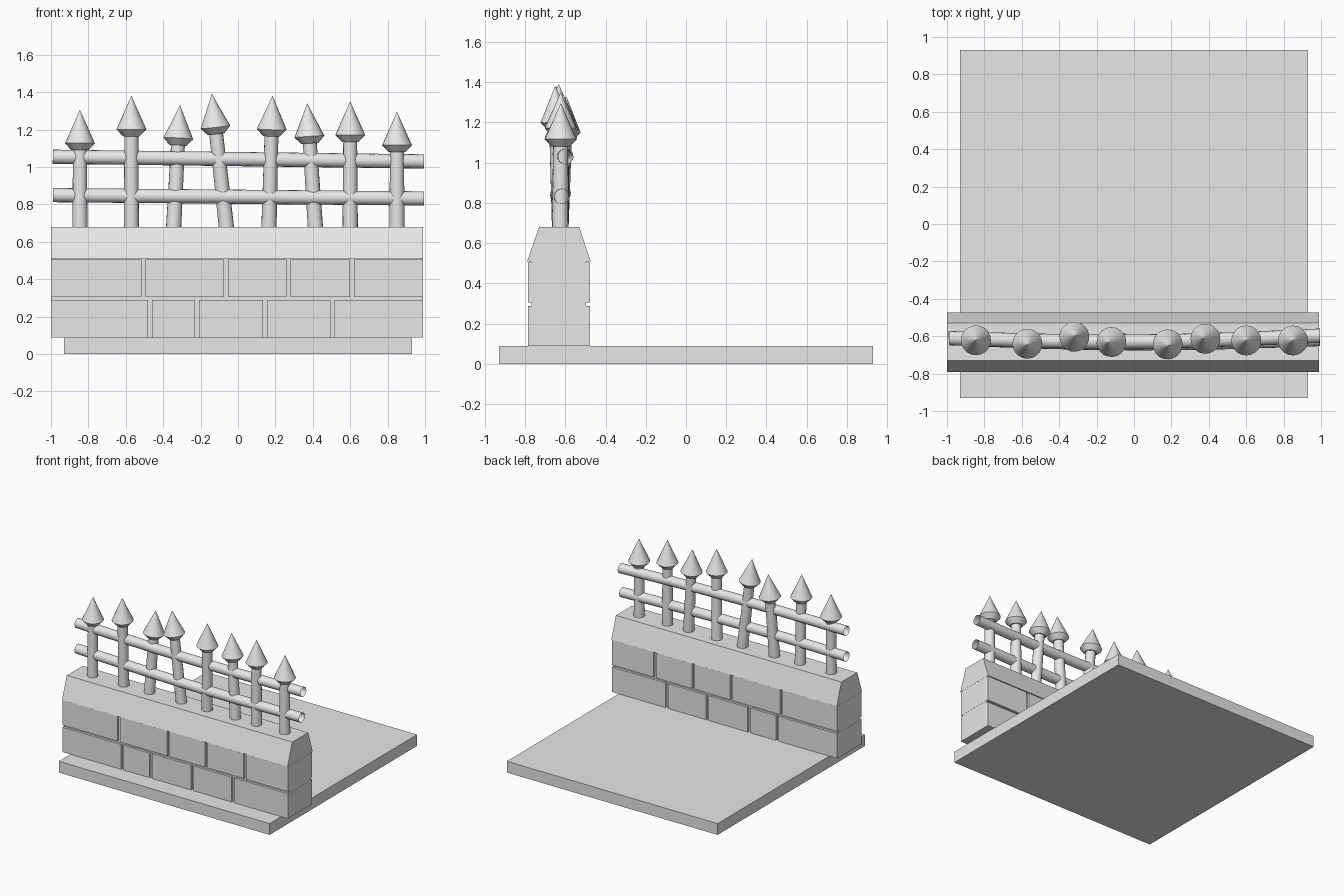
import bpy
import bmesh
import math
from mathutils import Vector

cube = bpy.data.objects.get("Cube")
if cube:
    bpy.data.objects.remove(cube, do_unlink=True)

stone = bpy.data.materials.new("light grey")
stone.use_nodes = True
GREY = (0.8, 0.8, 0.8, 1)
stone.diffuse_color = GREY
stone.node_tree.nodes["Principled BSDF"].inputs["Base Color"].default_value = GREY


def finish(name, bm, smooth=False):
    bmesh.ops.recalc_face_normals(bm, faces=bm.faces)
    mesh = bpy.data.meshes.new(name)
    bm.to_mesh(mesh)
    bm.free()
    mesh.materials.append(stone)
    obj = bpy.data.objects.new(name, mesh)
    bpy.context.collection.objects.link(obj)
    if smooth:
        bpy.ops.object.select_all(action="DESELECT")
        obj.select_set(True)
        bpy.context.view_layer.objects.active = obj
        bpy.ops.object.shade_smooth_by_angle(angle=math.radians(35))
    return obj


def prism(name, x0, x1, profile):
    """Extrude a (y, z) profile along x."""
    bm = bmesh.new()
    face = bm.faces.new([bm.verts.new((x0, y, z)) for y, z in profile])
    moved = bmesh.ops.extrude_face_region(bm, geom=[face])["geom"]
    # keep the starting face so that the prism is closed
    if not face.is_valid or len(bm.faces) < len(profile) + 2:
        start = [v for v in bm.verts if v not in moved]
        bmesh.ops.contextual_create(bm, geom=start)
    verts = [v for v in moved if isinstance(v, bmesh.types.BMVert)]
    bmesh.ops.translate(bm, verts=verts, vec=(x1 - x0, 0, 0))
    return finish(name, bm)


def block(name, x0, x1, y0, y1, z0, z1):
    return prism(name, x0, x1, [(y0, z0), (y1, z0), (y1, z1), (y0, z1)])


def tube(name, points, radii, sides=16, capped=True):
    """Join round rings placed along a path."""
    bm = bmesh.new()
    axis = (Vector(points[-1]) - Vector(points[0])).normalized()
    turn = axis.to_track_quat("Z", "Y")
    rings = []
    for point, radius in zip(points, radii):
        ring = []
        for i in range(sides):
            a = math.tau * i / sides
            offset = turn @ Vector((math.cos(a), math.sin(a), 0))
            ring.append(bm.verts.new(Vector(point) + offset * radius))
        rings.append(ring)
    for low, high in zip(rings, rings[1:]):
        for i in range(sides):
            j = (i + 1) % sides
            bm.faces.new((low[i], low[j], high[j], high[i]))
    if capped:
        bm.faces.new(rings[0])
        bm.faces.new(rings[-1])
    bmesh.ops.remove_doubles(bm, verts=bm.verts, dist=0.00001)
    return finish(name, bm, smooth=True)


# Ground slab
block("base_slab", -0.93, 0.93, -0.93, 0.93, 0, 0.09)

# Wall: recessed core, two brick courses and a sloped coping
LEFT, RIGHT, FRONT, BACK, GAP = -1.0, 0.99, -0.785, -0.478, 0.011
block("wall_core", LEFT + 0.001, RIGHT - 0.001, FRONT + 0.018, BACK - 0.018, 0.09, 0.52)
courses = {
    "lower_brick": (0.09, 0.288, [-0.47, -0.22, 0.145, 0.505]),
    "upper_brick": (0.305, 0.505, [-0.505, -0.065, 0.27, 0.61]),
}
for name, (z0, z1, joints) in courses.items():
    starts = [LEFT] + [x + GAP for x in joints]
    ends = [x - GAP for x in joints] + [RIGHT]
    for n, (x0, x1) in enumerate(zip(starts, ends), 1):
        block(f"{name}_{n}", x0, x1, FRONT, BACK, z0, z1)
prism("wall_coping", LEFT, RIGHT,
      [(-0.79, 0.508), (-0.473, 0.508), (-0.53, 0.68), (-0.73, 0.68)])

# Leaning posts: foot x, then tip x, y, z
posts = [
    (-0.845, -0.845, -0.62, 1.305),
    (-0.57, -0.57, -0.645, 1.38),
    (-0.345, -0.31, -0.595, 1.33),
    (-0.06, -0.14, -0.633, 1.39),
    (0.165, 0.185, -0.65, 1.38),
    (0.415, 0.37, -0.61, 1.34),
    (0.6, 0.6, -0.622, 1.35),
    (0.85, 0.85, -0.622, 1.295),
]
for n, (foot_x, *tip) in enumerate(posts, 1):
    foot, tip = Vector((foot_x, -0.625, 0.66)), Vector(tip)
    down = (foot - tip).normalized()
    tube(f"post_{n}", [foot, tip + down * 0.19], [0.041, 0.037])
    tube(f"spear_head_{n}",
         [tip + down * 0.215, tip + down * 0.178, tip],
         [0.045, 0.08, 0.0005], sides=20)

# Slightly bowed rails with open ends
for name, z_left, z_right, y_right in (("lower_rail", 0.85, 0.832, -0.615),
                                       ("upper_rail", 1.055, 1.03, -0.597)):
    path = []
    for i in range(9):
        t = i / 8
        y = -0.61 * (1 - t) + y_right * t - 0.025 * math.sin(math.pi * t)
        path.append((-0.99 + 1.985 * t, y, z_left * (1 - t) + z_right * t))
    tube(name, path, [0.038] * len(path), capped=False)
